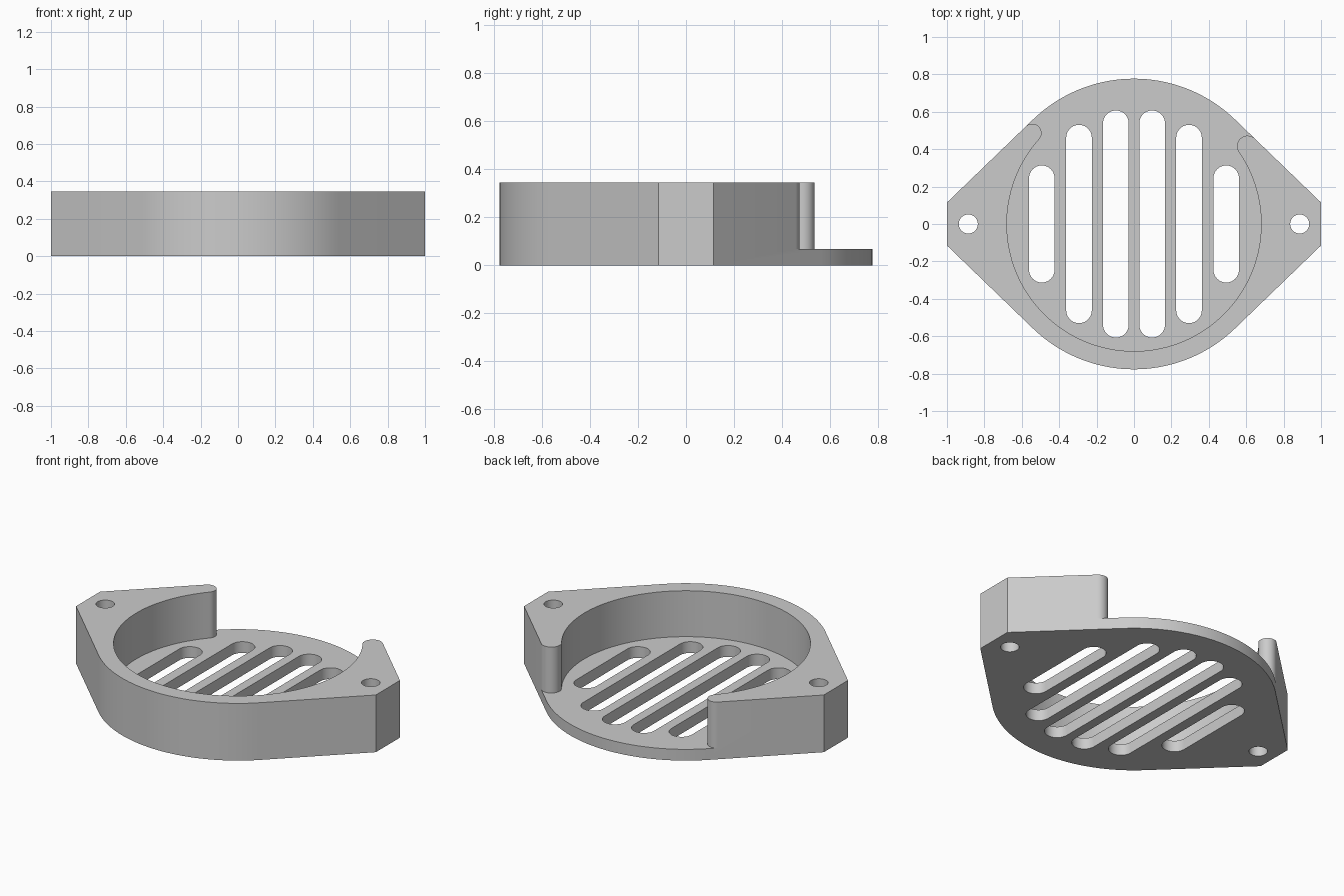
import bpy
import bmesh
from math import sin, cos, radians, acos, atan2, degrees, hypot

if "Cube" in bpy.data.objects:
    bpy.data.objects.remove(bpy.data.objects["Cube"], do_unlink=True)

HEIGHT, FLOOR = 0.345, 0.068
OUTER, INNER = 0.777, 0.68
EAR = 0.115                      # half width of the flat ear ends
TANGENT = degrees(atan2(EAR, 1) + acos(OUTER / hypot(1, EAR)))

grey = bpy.data.materials.new("grey plastic")
grey.use_nodes = True
grey.diffuse_color = (0.6, 0.6, 0.6, 1)
grey.node_tree.nodes["Principled BSDF"].inputs["Base Color"].default_value = (0.6, 0.6, 0.6, 1)


def arc(cx, cy, r, start, end, n):
    angles = [radians(start + (end - start) * i / n) for i in range(n + 1)]
    return [(cx + r * cos(a), cy + r * sin(a)) for a in angles]


def prism(name, outline, z0, z1):
    bm = bmesh.new()
    face = bm.faces.new([bm.verts.new((x, y, z0)) for x, y in outline])
    top = bmesh.ops.extrude_face_region(bm, geom=[face])["geom"]
    bmesh.ops.translate(bm, vec=(0, 0, z1 - z0),
                        verts=[v for v in top if isinstance(v, bmesh.types.BMVert)])
    bmesh.ops.recalc_face_normals(bm, faces=bm.faces)
    mesh = bpy.data.meshes.new(name)
    bm.to_mesh(mesh)
    bm.free()
    mesh.materials.append(grey)
    obj = bpy.data.objects.new(name, mesh)
    bpy.context.collection.objects.link(obj)
    return obj


def cut(body, cutter):
    cutter.hide_render = True
    mod = body.modifiers.new("cut", 'BOOLEAN')
    mod.operation = 'DIFFERENCE'
    mod.solver = 'EXACT'
    mod.object = cutter
    bpy.context.view_layer.objects.active = body
    bpy.ops.object.modifier_apply(modifier=mod.name)
    bpy.data.objects.remove(cutter, do_unlink=True)


def wall_tip(r):
    """Rounded wall end between the bore and the straight outer side."""
    dist = INNER + r
    a = TANGENT - degrees(acos((OUTER - r) / dist))
    cx, cy = dist * cos(radians(a)), dist * sin(radians(a))
    cap = arc(cx, cy, r, a + 180, TANGENT, 20)
    return a, cap + [(cx + 0.6 * cos(radians(TANGENT)), cy + 0.6 * sin(radians(TANGENT)))]


# Body: round centre with two tapered ears
outline = arc(0, 0, OUTER, TANGENT, 180 - TANGENT, 36) + [(-1, EAR), (-1, -EAR)]
outline += arc(0, 0, OUTER, 180 + TANGENT, 360 - TANGENT, 36) + [(1, -EAR), (1, EAR)]
body = prism("vented_mount_body", outline, 0, HEIGHT)

# Round recess, open at the back between the two wall tips
left_a, left_tip = wall_tip(0.056)
right_a, right_tip = wall_tip(0.0495)
right_tip = [(-x, y) for x, y in right_tip]
recess = arc(0, 0, INNER, 180 - right_a, 360 + left_a, 96)
recess += left_tip[1:] + right_tip[:0:-1]
cut(body, prism("recess_cutter", recess, FLOOR, 0.6))

# Vent slots and screw holes
W = 0.0685
for side in (-1, 1):
    for x, half in ((0.097, 0.607), (0.294, 0.53), (0.493, 0.313)):
        slot = arc(side * x, half - W, W, 0, 180, 20) + arc(side * x, W - half, W, 180, 360, 20)
        cut(body, prism("slot_cutter", slot, -0.1, 0.5))
    hole = arc(side * 0.886, 0, 0.051, 0, 360, 32)[:-1]
    cut(body, prism("hole_cutter", hole, -0.1, 0.5))

# Smooth the curved walls, keep the rims sharp
bpy.ops.object.select_all(action='DESELECT')
body.select_set(True)
bpy.context.view_layer.objects.active = body
bpy.ops.object.shade_smooth_by_angle(angle=radians(30))
